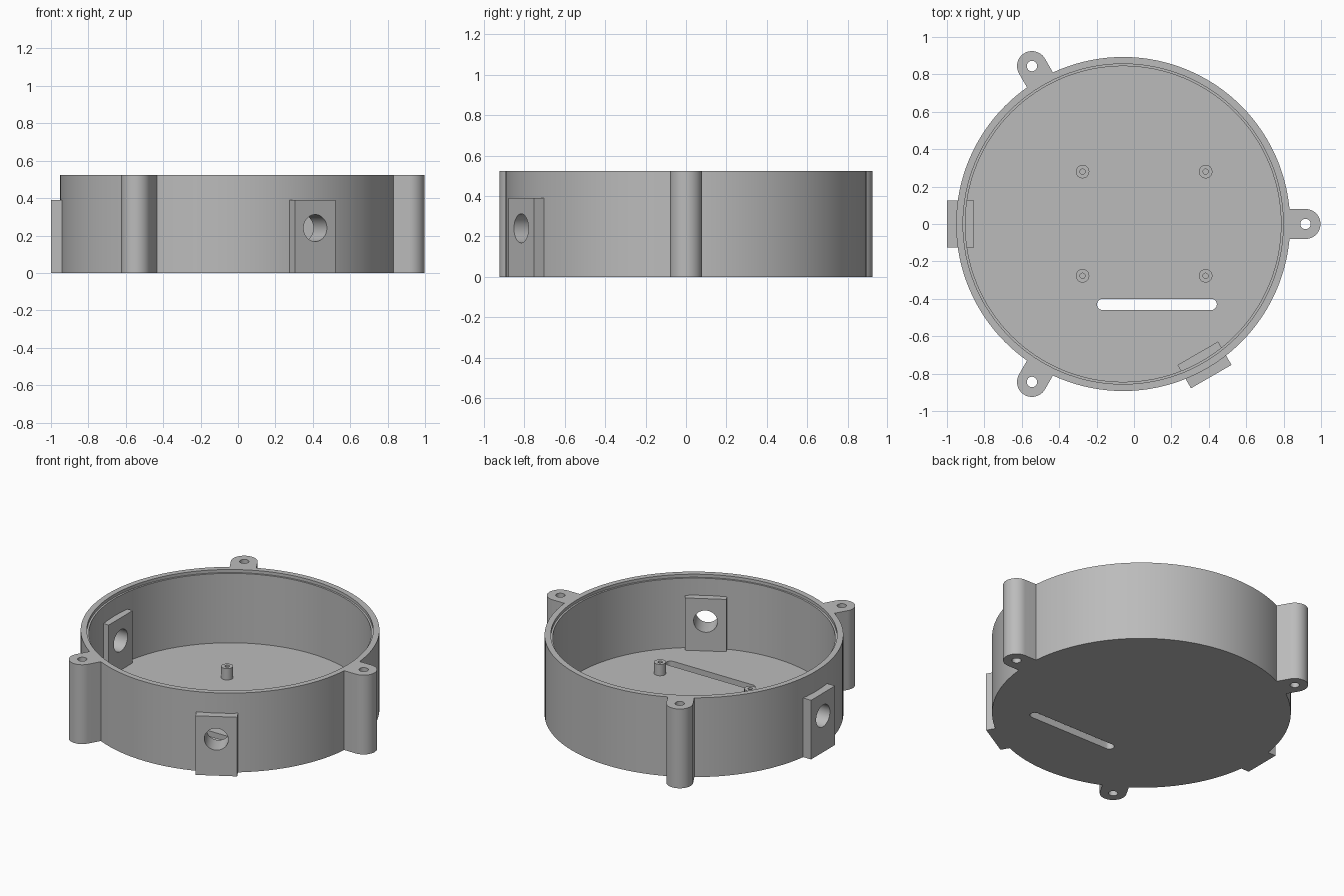
import bpy, bmesh
from math import pi, cos, sin, radians
from mathutils import Matrix, Vector

CX = -0.058            # axis of the round case
R, H, FLOOR = 0.893, 0.523, 0.045
LUG_R, LUG_DIST = 0.08, 0.975

cube = bpy.data.objects.get("Cube")
if cube:
    bpy.data.objects.remove(cube, do_unlink=True)

grey = bpy.data.materials.new("plain_grey")
grey.use_nodes = True
colour = (0.5, 0.5, 0.5, 1)
grey.diffuse_color = colour
grey.node_tree.nodes["Principled BSDF"].inputs["Base Color"].default_value = colour


def finish(name, bm, matrix=Matrix()):
    """Turn a bmesh into a named object."""
    bmesh.ops.transform(bm, matrix=matrix, verts=bm.verts)
    bmesh.ops.recalc_face_normals(bm, faces=bm.faces)
    mesh = bpy.data.meshes.new(name)
    bm.to_mesh(mesh)
    bm.free()
    mesh.materials.append(grey)
    obj = bpy.data.objects.new(name, mesh)
    bpy.context.collection.objects.link(obj)
    return obj


def lathe(name, profile, steps, centre):
    """Revolve an (r, z) profile that starts and ends on the axis."""
    bm = bmesh.new()
    verts = [bm.verts.new((r, 0, z)) for r, z in profile]
    edges = [bm.edges.new(pair) for pair in zip(verts, verts[1:])]
    bmesh.ops.spin(bm, geom=verts + edges, cent=(0, 0, 0), axis=(0, 0, 1),
                   angle=2 * pi, steps=steps, use_duplicate=False)
    bmesh.ops.remove_doubles(bm, verts=bm.verts, dist=1e-5)
    return finish(name, bm, Matrix.Translation(centre))


def prism(name, outline, z0, z1, matrix=Matrix()):
    """Extrude an (x, y) outline from z0 to z1."""
    bm = bmesh.new()
    face = bm.faces.new([bm.verts.new((x, y, z0)) for x, y in outline])
    grown = bmesh.ops.extrude_face_region(bm, geom=[face])["geom"]
    bmesh.ops.translate(bm, vec=(0, 0, z1 - z0),
                        verts=[v for v in grown if isinstance(v, bmesh.types.BMVert)])
    return finish(name, bm, matrix)


def arc(x, y, r, start, end, n):
    angles = [radians(start + (end - start) * i / n) for i in range(n + 1)]
    return [(x + r * cos(a), y + r * sin(a)) for a in angles]


def circle(r, n=32):
    return arc(0, 0, r, 0, 360, n)[:-1]


def around(deg):
    """Frame on the case axis with +x pointing outwards at an angle."""
    return Matrix.Translation((CX, 0, 0)) @ Matrix.Rotation(radians(deg), 4, 'Z')


def combine(target, tool, operation):
    """Apply a boolean and discard the helper."""
    tool.hide_render = True
    mod = target.modifiers.new("cut", 'BOOLEAN')
    mod.operation, mod.object, mod.solver = operation, tool, 'EXACT'
    bpy.context.view_layer.objects.active = target
    bpy.ops.object.modifier_apply(modifier=mod.name)
    bpy.data.objects.remove(tool, do_unlink=True)


def smooth(obj):
    bpy.ops.object.select_all(action='DESELECT')
    obj.select_set(True)
    bpy.context.view_layer.objects.active = obj
    bpy.ops.object.shade_smooth_by_angle(angle=radians(30))


# Round open case with a small ledge inside the rim
INNER, LEDGE = 0.844, 0.856
case = lathe("case", [(0, 0), (R, 0), (R, H), (LEDGE, H), (LEDGE, H - 0.02),
                      (INNER, H - 0.02), (INNER, FLOOR), (0, FLOOR)],
             128, (CX, 0, 0))

# Three screw lugs
lug_outline = [(0.865, -LUG_R)] + arc(LUG_DIST, 0, LUG_R, -90, 90, 24) + [(0.865, LUG_R)]
for deg in (0, 120, 240):
    combine(case, prism("lug", lug_outline, 0, H, around(deg)), 'UNION')

# Two flat connector plates passing through the wall
plate_outline = [(0.798, -0.125), (0.942, -0.125), (0.942, 0.125), (0.798, 0.125)]
for deg in (180, -60):
    combine(case, prism("connector_plate", plate_outline, 0, 0.39, around(deg)), 'UNION')

# Screw holes, connector holes and the floor slot
for deg in (0, 120, 240):
    place = around(deg) @ Matrix.Translation((LUG_DIST, 0, 0))
    combine(case, prism("screw_hole", circle(0.028, 24), -0.1, H + 0.1, place), 'DIFFERENCE')
for deg in (180, -60):
    place = around(deg) @ Matrix.Translation((0, 0, 0.24)) @ Matrix.Rotation(pi / 2, 4, 'Y')
    combine(case, prism("connector_hole", circle(0.072, 40), 0.7, 1.1, place), 'DIFFERENCE')
slot = arc(0.413, -0.43, 0.03, -90, 90, 12) + arc(-0.168, -0.43, 0.03, 90, 270, 12)
combine(case, prism("floor_slot", slot, -0.1, 0.1), 'DIFFERENCE')
smooth(case)

# Four hollow standoffs on the floor
post = [(0, 0.03), (0.036, 0.03), (0.036, 0.12), (0.014, 0.12),
        (0.014, FLOOR + 0.003), (0, FLOOR + 0.003)]
for side, x in (("right", -0.275), ("left", 0.383)):
    for end, y in (("front", -0.277), ("back", 0.28)):
        smooth(lathe(f"standoff_{end}_{side}", post, 32, (x, y, 0)))
